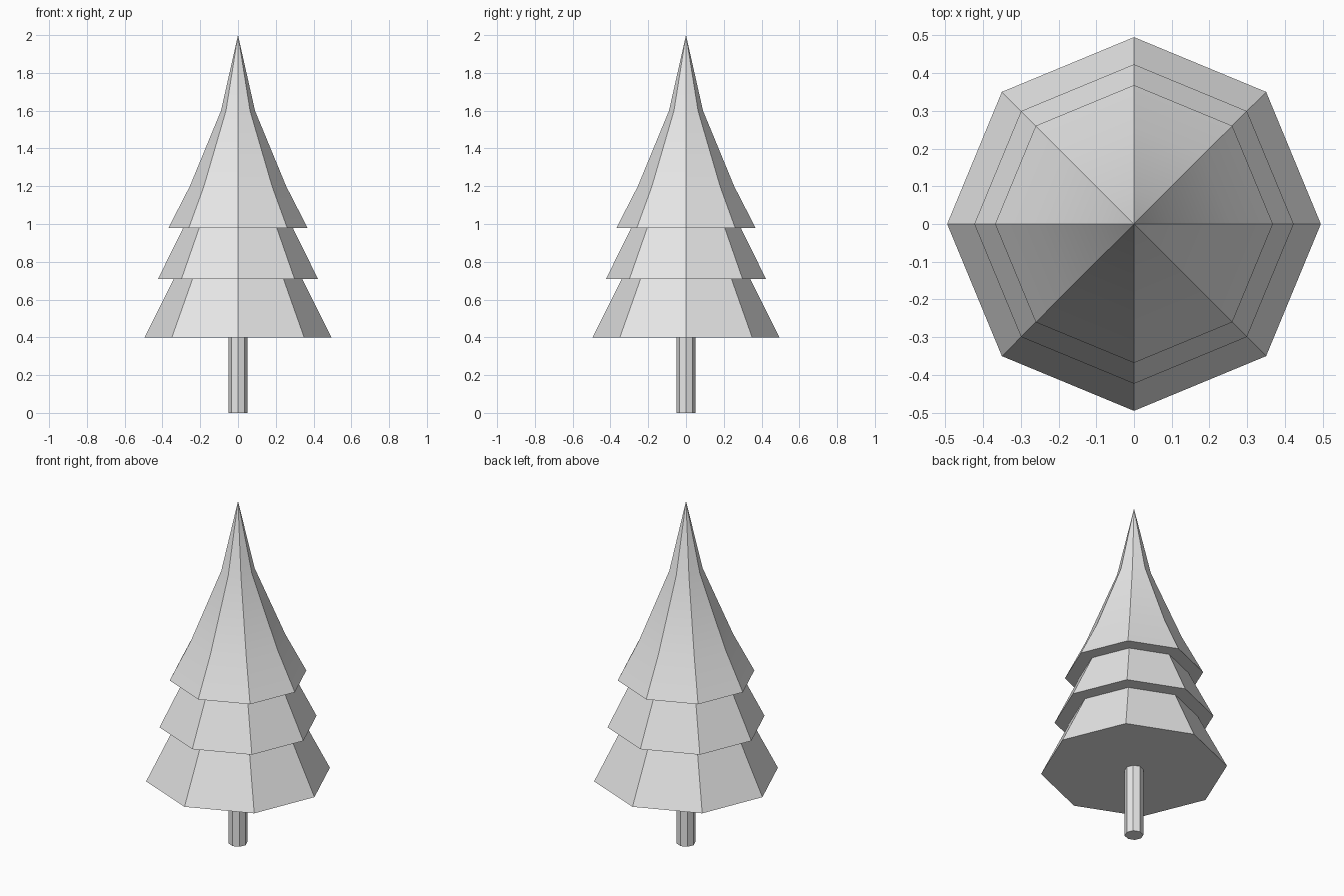
import bpy, bmesh
from math import cos, sin, pi, radians

if "Cube" in bpy.data.objects:
    bpy.data.objects.remove(bpy.data.objects["Cube"], do_unlink=True)

SIDES = 8

grey = bpy.data.materials.new("light_grey")
grey.use_nodes = True
grey.diffuse_color = (0.8, 0.8, 0.8, 1)
grey.node_tree.nodes["Principled BSDF"].inputs["Base Color"].default_value = (0.8, 0.8, 0.8, 1)


def lathe(name, profile):
    """Turn a bottom-to-top (radius, height) profile into a closed octagonal solid."""
    bm = bmesh.new()
    rings = []
    for r, z in profile:
        count = SIDES if r > 0 else 1
        rings.append([bm.verts.new((r * cos(2 * pi * i / SIDES), r * sin(2 * pi * i / SIDES), z))
                      for i in range(count)])
    bm.faces.new(rings[0][::-1])
    for low, high in zip(rings, rings[1:]):
        for i in range(SIDES):
            j = (i + 1) % SIDES
            if len(high) == 1:
                bm.faces.new((low[i], low[j], high[0]))
            else:
                bm.faces.new((low[i], low[j], high[j], high[i]))
    if len(rings[-1]) > 1:
        bm.faces.new(rings[-1])
    bmesh.ops.recalc_face_normals(bm, faces=bm.faces)
    mesh = bpy.data.meshes.new(name)
    bm.to_mesh(mesh)
    bm.free()
    mesh.materials.append(grey)
    obj = bpy.data.objects.new(name, mesh)
    bpy.context.collection.objects.link(obj)
    bpy.ops.object.select_all(action='DESELECT')
    obj.select_set(True)
    bpy.context.view_layer.objects.active = obj
    bpy.ops.object.shade_smooth_by_angle(angle=radians(30))
    return obj


# Trunk
lathe("trunk", [(0.05, 0), (0.05, 0.4)])

# Three stacked skirts of foliage with flat undersides, ending in a point
lathe("foliage", [(0.495, 0.4), (0.34, 0.71),
                  (0.423, 0.71), (0.29, 0.98),
                  (0.368, 0.98), (0.255, 1.2), (0.09, 1.6), (0, 2)])
